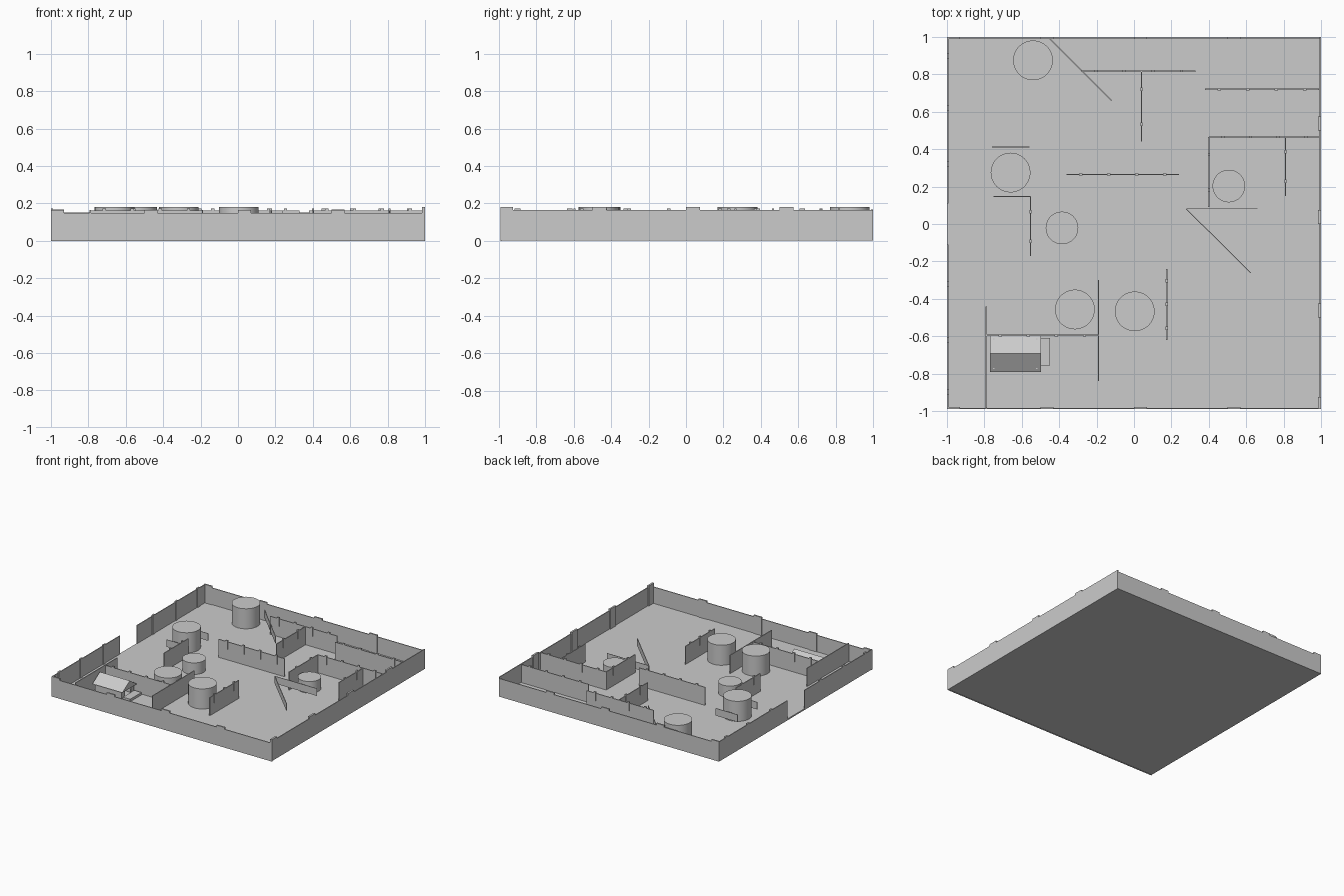
import bpy, bmesh, math
from mathutils import Vector

if "Cube" in bpy.data.objects:
    bpy.data.objects.remove(bpy.data.objects["Cube"])


def box(name, x0, x1, y0, y1, z0, z1):
    bm = bmesh.new()
    bmesh.ops.create_cube(bm, size=1)
    for v in bm.verts:
        v.co = Vector(((x0 + x1) / 2 + v.co.x * (x1 - x0),
                       (y0 + y1) / 2 + v.co.y * (y1 - y0),
                       (z0 + z1) / 2 + v.co.z * (z1 - z0)))
    me = bpy.data.meshes.new(name)
    bm.to_mesh(me)
    bm.free()
    ob = bpy.data.objects.new(name, me)
    bpy.context.collection.objects.link(ob)
    return ob


def panel(name, a, b, z0, z1, t=0.007):
    """Thin upright board between two plan points."""
    d = Vector((b[0] - a[0], b[1] - a[1]))
    ob = box(name, 0, d.length, -t / 2, t / 2, z0, z1)
    ob.location = (a[0], a[1], 0)
    ob.rotation_euler.z = math.atan2(d.y, d.x)
    return ob, d.length


def inner_wall(name, a, b):
    """Board with small raised joint tabs along its top edge."""
    ob, length = panel(name, a, b, 0.004, 0.163)
    n = max(2, round(length / 0.15))
    for i in range(n):
        s = (i + 0.5) * length / n
        tab = box(name + "_tab", s - 0.009, s + 0.009, -0.0055, 0.0055, 0.1, 0.174)
        tab.location, tab.rotation_euler = ob.location, ob.rotation_euler


# Floor slab
box("floor", -1, 1, -0.99, 1, 0.003, 0.015)

# Outer walls, with a gap in the left side
T = 0.007
box("front_wall", -1, 1, -0.99, -0.99 + T, 0, 0.15)
box("back_wall", -1, 1, 1 - T, 1, 0.003, 0.152)
box("right_wall", 1 - T, 1, -0.99, 1, 0.015, 0.165)
for y0, y1 in ((-0.99, -0.11), (0.11, 1)):
    box("left_wall", -1, -1 + T, y0, y1, 0.015, 0.165)

# Joint plates on the outer walls
for i in range(4):
    s = -1 + 0.5 * i
    box("front_clip", s, s + 0.07, -0.99, -0.978, 0.01, 0.165)
    box("back_clip", s, s + 0.07, 0.988, 1, 0.01, 0.167)
    box("right_clip", 0.985, 1, max(s, -0.99), s + 0.075, 0.015, 0.18)
for y in (-0.9, -0.62, -0.32, 0.32, 0.62, 0.9):
    box("left_clip", -1, -0.988, y - 0.015, y + 0.015, 0.015, 0.174)

# Inner dividing walls
WALLS = [((-0.28, 0.817), (0.33, 0.817)), ((0.04, 0.44), (0.04, 0.815)),
         ((0.38, 0.72), (0.99, 0.72)), ((0.4, 0.465), (0.995, 0.465)),
         ((0.4, 0.09), (0.4, 0.465)), ((0.81, 0.15), (0.81, 0.465)),
         ((-0.36, 0.265), (0.24, 0.265)), ((-0.553, -0.17), (-0.553, 0.145)),
         ((0.175, -0.62), (0.175, -0.24)), ((-0.79, -0.595), (-0.19, -0.595))]
for a, b in WALLS:
    inner_wall("inner_wall", a, b)
panel("long_divider", (-0.19, -0.84), (-0.19, -0.3), 0.004, 0.165)
panel("long_divider", (-0.79, -0.985), (-0.79, -0.44), 0.004, 0.165)

# Low thin rails
for a, b in [((-0.45, 0.99), (-0.12, 0.66)), ((0.28, 0.08), (0.625, -0.262)),
             ((0.28, 0.082), (0.66, 0.082)), ((-0.76, 0.412), (-0.56, 0.412)),
             ((-0.75, 0.147), (-0.55, 0.147))]:
    panel("low_rail", a, b, 0.04, 0.1, 0.004)

# Round drums: tall and short
for x, y, r, h in [(-0.54, 0.875, 0.106, 0.18), (-0.66, 0.275, 0.106, 0.18),
                   (-0.316, -0.457, 0.106, 0.18), (0.004, -0.467, 0.106, 0.18),
                   (-0.385, -0.021, 0.087, 0.11), (0.507, 0.203, 0.087, 0.11)]:
    bpy.ops.mesh.primitive_cylinder_add(vertices=64, radius=r, depth=h - 0.012,
                                        location=(x, y, 0.012 + (h - 0.012) / 2))
    bpy.context.object.name = "drum"
    bpy.ops.object.shade_smooth_by_angle()

# Small hut: walls, doorway lintel, gabled roof and entry step
box("hut_front", -0.755, -0.515, -0.775, -0.767, 0.015, 0.095)
box("hut_back", -0.755, -0.515, -0.62, -0.612, 0.015, 0.095)
box("hut_end", -0.755, -0.747, -0.775, -0.612, 0.015, 0.1)
for y0, y1 in ((-0.775, -0.73), (-0.655, -0.612)):
    box("hut_door_side", -0.523, -0.515, y0, y1, 0.015, 0.1)
box("hut_lintel", -0.523, -0.515, -0.73, -0.655, 0.08, 0.1)
box("hut_step", -0.515, -0.45, -0.757, -0.61, 0.015, 0.035)

profile = [(-0.79, 0.088), (-0.693, 0.15), (-0.6, 0.088)]
bm = bmesh.new()
face = bm.faces.new([bm.verts.new((-0.77, y, z)) for y, z in profile])
ext = bmesh.ops.extrude_face_region(bm, geom=[face])
bmesh.ops.translate(bm, vec=(0.272, 0, 0),
                    verts=[v for v in ext["geom"] if isinstance(v, bmesh.types.BMVert)])
bmesh.ops.recalc_face_normals(bm, faces=bm.faces)
me = bpy.data.meshes.new("hut_roof")
bm.to_mesh(me)
bm.free()
bpy.context.collection.objects.link(bpy.data.objects.new("hut_roof", me))
